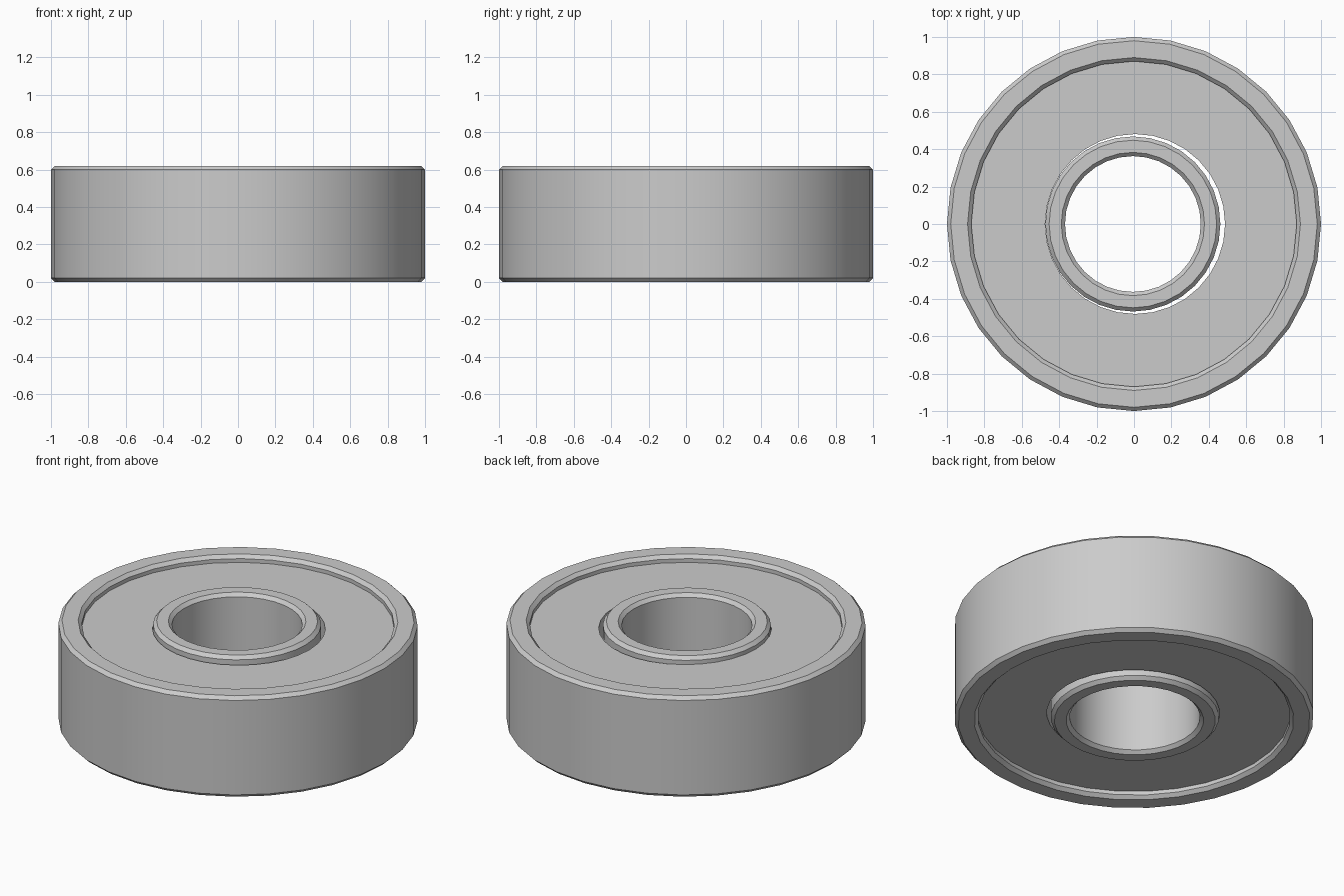
import bpy
import math

if "Cube" in bpy.data.objects:
    bpy.data.objects.remove(bpy.data.objects["Cube"], do_unlink=True)

SEGMENTS = 32
HEIGHT = 0.62
CHAMFER = 0.02
RECESS = 0.043

steel = bpy.data.materials.new("brushed grey steel")
steel.use_nodes = True
grey = (0.6, 0.6, 0.6, 1)
steel.diffuse_color = grey
steel.node_tree.nodes["Principled BSDF"].inputs["Base Color"].default_value = grey


def ring(name, r_in, r_out, z0, z1, chamfer=0, x=0):
    """Revolve a rectangular section, with optional chamfered corners."""
    c = chamfer
    if c:
        profile = [(r_in, z0 + c), (r_in + c, z0), (r_out - c, z0), (r_out, z0 + c),
                   (r_out, z1 - c), (r_out - c, z1), (r_in + c, z1), (r_in, z1 - c)]
    else:
        profile = [(r_in, z0), (r_out, z0), (r_out, z1), (r_in, z1)]
    n = len(profile)
    verts, faces = [], []
    for i in range(SEGMENTS):
        a = math.tau * i / SEGMENTS
        verts += [(r * math.cos(a), r * math.sin(a), z) for r, z in profile]
        j = (i + 1) % SEGMENTS
        for k in range(n):
            m = (k + 1) % n
            faces.append((i * n + k, j * n + k, j * n + m, i * n + m))
    mesh = bpy.data.meshes.new(name)
    mesh.from_pydata(verts, [], faces)
    mesh.materials.append(steel)
    obj = bpy.data.objects.new(name, mesh)
    obj.location.x = x
    bpy.context.collection.objects.link(obj)
    bpy.ops.object.select_all(action="DESELECT")
    obj.select_set(True)
    bpy.context.view_layer.objects.active = obj
    bpy.ops.object.shade_smooth_by_angle(angle=math.radians(30))
    return obj


# Outer race, inner race around the bore, and the recessed seal between them
ring("outer_race", 0.87, 1.0, 0, HEIGHT, CHAMFER)
ring("inner_race", 0.363, 0.468, 0, HEIGHT, CHAMFER, x=-0.006)
ring("seal", 0.481, 0.9, RECESS, HEIGHT - RECESS, x=0.006)
